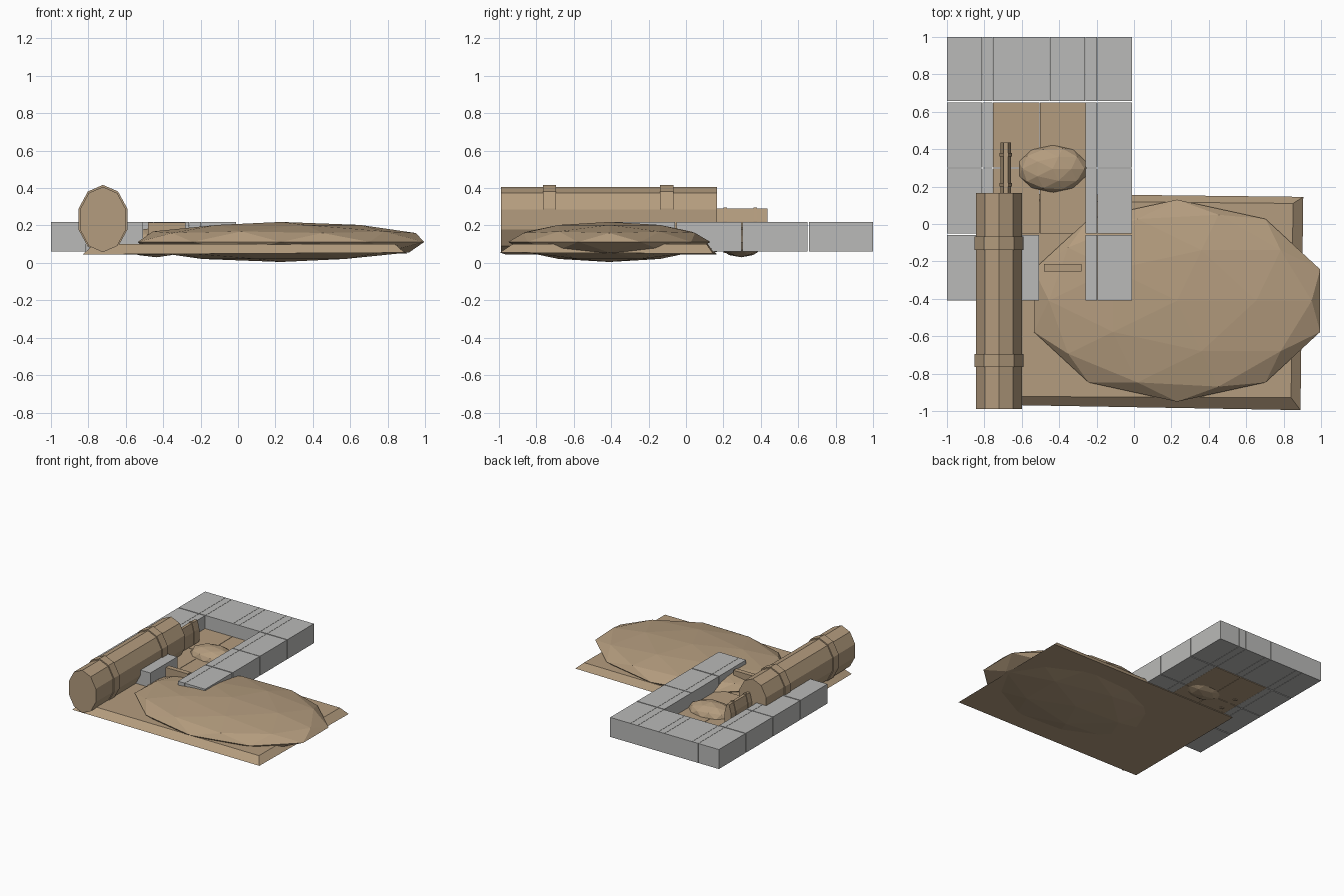
import bpy
import bmesh
import math
from mathutils import Matrix, Vector

old = bpy.data.objects.get("Cube")
if old:
    bpy.data.objects.remove(old, do_unlink=True)


def material(name, rgb):
    m = bpy.data.materials.new(name)
    m.use_nodes = True
    m.diffuse_color = (*rgb, 1)
    m.node_tree.nodes["Principled BSDF"].inputs["Base Color"].default_value = (*rgb, 1)
    return m


GREY = material("stone grey", (0.49, 0.49, 0.48))
TAN = material("earth tan", (0.455, 0.333, 0.209))


def finish(bm, name, mat):
    bmesh.ops.recalc_face_normals(bm, faces=bm.faces)
    mesh = bpy.data.meshes.new(name)
    bm.to_mesh(mesh)
    bm.free()
    mesh.materials.append(mat)
    obj = bpy.data.objects.new(name, mesh)
    bpy.context.collection.objects.link(obj)
    return obj


def add_box(bm, x, y, z):
    lo, hi = Vector((x[0], y[0], z[0])), Vector((x[1], y[1], z[1]))
    place = Matrix.Translation((lo + hi) / 2) @ Matrix.Diagonal((*(hi - lo), 1))
    bmesh.ops.create_cube(bm, size=1, matrix=place)


def add_tube(bm, center, radii, y, sides, turn=0):
    # capped prism lying along y with an elliptical section
    place = (Matrix.Translation((center[0], (y[0] + y[1]) / 2, center[1]))
             @ Matrix.Diagonal((radii[0], y[1] - y[0], radii[1], 1))
             @ Matrix.Rotation(math.pi / 2, 4, 'X')
             @ Matrix.Rotation(turn, 4, 'Z'))
    bmesh.ops.create_cone(bm, cap_ends=True, segments=sides, radius1=1,
                          radius2=1, depth=1, matrix=place)


def rock(name, center, radii):
    bm = bmesh.new()
    place = Matrix.Translation(center) @ Matrix.Diagonal((*radii, 1))
    bmesh.ops.create_icosphere(bm, subdivisions=2, radius=1, matrix=place)
    return finish(bm, name, TAN)


# Stone wall blocks around the yard, split by fine seams
ROWS = [(-0.41, -0.06), (-0.052, 0.296), (0.301, 0.65), (0.657, 1.0)]
LEFT = [-1, -0.812, -0.755]
RIGHT = [-0.26, -0.196, -0.01]
COLUMNS = {
    "front_wall": (0, [LEFT + [-0.508], RIGHT]),
    "side_wall_front": (1, [LEFT, RIGHT]),
    "side_wall_rear": (2, [LEFT, RIGHT]),
    "back_wall": (3, [LEFT + [-0.505, -0.45] + RIGHT]),
}
SEAM = 0.001
for name, (row, runs) in COLUMNS.items():
    bm = bmesh.new()
    for run in runs:
        for a, b in zip(run, run[1:]):
            add_box(bm, (a + SEAM, b - SEAM), ROWS[row], (0.06, 0.22))
    finish(bm, name, GREY)

# Earth floor tiles inside the walls
bm = bmesh.new()
for x in ((-0.755, -0.506), (-0.503, -0.26)):
    for row in ROWS[1:3]:
        add_box(bm, x, row, (0.06, 0.115))
finish(bm, "yard_floor", TAN)

# Low beam across the entrance
bm = bmesh.new()
add_box(bm, (-0.48, -0.28), (-0.255, -0.215), (0.1, 0.215))
finish(bm, "entrance_beam", TAN)

# Ground plate with sloping edges
bm = bmesh.new()
bottom = [(-0.83, -0.965, 0.045), (0.89, -0.995, 0.055),
          (0.905, 0.145, 0.05), (-0.83, 0.165, 0.045)]
top = [(-0.77, -0.922, 0.1), (0.84, -0.928, 0.1),
       (0.85, 0.11, 0.1), (-0.77, 0.125, 0.1)]
low = [bm.verts.new(p) for p in bottom]
high = [bm.verts.new(p) for p in top]
bm.faces.new(low)
bm.faces.new(high)
for i in range(4):
    j = (i + 1) % 4
    bm.faces.new((low[i], low[j], high[j], high[i]))
finish(bm, "ground_plate", TAN)

# Faceted boulders
rock("large_rock", (0.23, -0.41, 0.112), (0.805, 0.54, 0.107))
rock("small_rock", (-0.435, 0.295, 0.11), (0.19, 0.128, 0.08))

# Large log with two raised bands
bm = bmesh.new()
add_tube(bm, (-0.722, 0.232), (0.129, 0.175), (-0.99, 0.165), 10)
for y in (-0.73, -0.103):
    add_tube(bm, (-0.722, 0.234), (0.137, 0.183), (y - 0.035, y + 0.035), 10)
log = finish(bm, "large_log", TAN)

# Small log behind it
bm = bmesh.new()
flat = math.pi / 8
add_tube(bm, (-0.685, 0.175), (0.031, 0.124), (0.165, 0.435), 8, flat)
for y in (0.21, 0.37):
    add_tube(bm, (-0.685, 0.175), (0.036, 0.131), (y - 0.009, y + 0.009), 8, flat)
finish(bm, "small_log", TAN)
